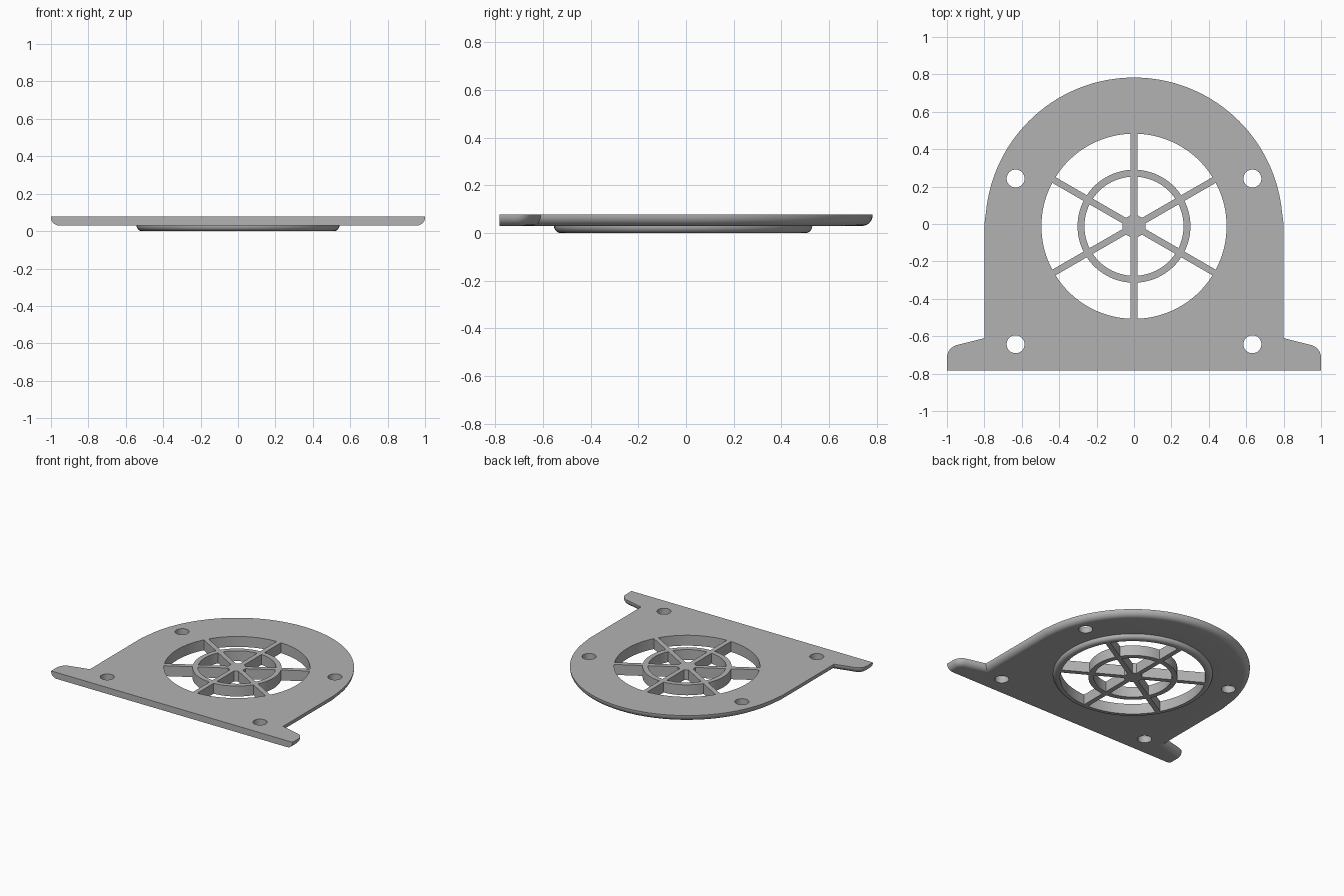
import bpy, bmesh
from math import sin, cos, asin, pi, radians
from mathutils import Vector

if "Cube" in bpy.data.objects:
    bpy.data.objects.remove(bpy.data.objects["Cube"], do_unlink=True)

TOP, BASE = 0.078, 0.03        # plate top and underside heights
FRONT, CENTRE = -0.783, -0.012  # front edge, fan centre

grey = bpy.data.materials.new("grey plastic")
grey.use_nodes = True
colour = (0.45, 0.45, 0.45, 1)
grey.diffuse_color = colour
grey.node_tree.nodes["Principled BSDF"].inputs["Base Color"].default_value = colour


def arc(cx, cy, r, start, end, steps):
    return [Vector((cx + r * cos(start + (end - start) * i / steps),
                    cy + r * sin(start + (end - start) * i / steps)))
            for i in range(steps + 1)]


def loft(bm, layers):
    """Closed solid through (outline, height) layers, lowest first."""
    rings = [[bm.verts.new((p.x, p.y, z)) for p in pts] for pts, z in layers]
    n = len(rings[0])
    for low, high in zip(rings, rings[1:]):
        for i in range(n):
            j = (i + 1) % n
            bm.faces.new((low[i], low[j], high[j], high[i]))
    bm.faces.new(rings[0][::-1])
    bm.faces.new(rings[-1])


def make_object(name, bm):
    mesh = bpy.data.meshes.new(name)
    bmesh.ops.recalc_face_normals(bm, faces=bm.faces)
    bm.to_mesh(mesh)
    bm.free()
    mesh.materials.append(grey)
    ob = bpy.data.objects.new(name, mesh)
    bpy.context.collection.objects.link(ob)
    return ob


def inset(pts, d):
    """Mitred inset of a counter-clockwise outline; the front edge stays put."""
    out = []
    for i, p in enumerate(pts):
        a = (p - pts[i - 1]).normalized()
        b = (pts[(i + 1) % len(pts)] - p).normalized()
        n1, n2 = Vector((a.y, -a.x)), Vector((b.y, -b.x))
        q = p - (n1 + n2) * (d / (1 + n1.dot(n2)))
        if abs(p.y - FRONT) < 1e-5:
            q.y = FRONT
        out.append(q)
    return out


def rounded_layers(shrink, radius, low, high, steps=7):
    """Layers with a quarter-round lower edge and a straight wall above."""
    layers = []
    for i in range(steps + 1):
        t = pi / 2 * i / steps
        layers.append((shrink(radius * (1 - sin(t))), low + radius * (1 - cos(t))))
    return layers + [(shrink(0), high)]


# Mounting plate: domed back, straight sides, two feet at the front
half = [Vector((1, FRONT))] + arc(0.93, -0.715, 0.07, 0, radians(74), 8)
half += [Vector((0.8, -0.61)), Vector((0.8, 0))]
half += arc(0, CENTRE, 0.795, radians(5), pi / 2, 32)
outline = half + [Vector((-p.x, p.y)) for p in half[-2::-1]]
bm = bmesh.new()
loft(bm, rounded_layers(lambda d: inset(outline, d), 0.044, BASE, TOP))
plate = make_object("fan_cover_plate", bm)

# Round collar below the plate
bm = bmesh.new()
loft(bm, rounded_layers(lambda d: arc(0, CENTRE, 0.542 - d, 0, 2 * pi, 96)[:-1],
                        0.029, 0, 0.05))
collar = make_object("collar", bm)

# Openings: two rings of cells leave six spokes, a ring and a hub
bm = bmesh.new()
w = 0.0175
for k in range(6):
    a = radians(60 * k - 30)
    for r0, r1, s0, s1 in ((0.062, 0.265, 1, 12), (0.302, 0.495, 12, 18)):
        t0, t1 = asin(w / r0), asin(w / r1)
        cell = arc(0, CENTRE, r1, a + t1, a + pi / 3 - t1, s1)
        cell += arc(0, CENTRE, r0, a + pi / 3 - t0, a + t0, s0)
        loft(bm, [(cell, -0.1), (cell, 0.2)])
# Screw holes
for x in (-0.633, 0.633):
    for y in (0.243, -0.643):
        hole = arc(x, y, 0.048, 0, 2 * pi, 32)[:-1]
        loft(bm, [(hole, -0.1), (hole, 0.2)])
openings = make_object("openings_cutter", bm)
openings.hide_render = True

# Join the collar, cut the openings
bpy.context.view_layer.objects.active = plate
for tool, operation in ((collar, 'UNION'), (openings, 'DIFFERENCE')):
    mod = plate.modifiers.new(operation.lower(), 'BOOLEAN')
    mod.operation, mod.object, mod.solver = operation, tool, 'EXACT'
    bpy.ops.object.modifier_apply(modifier=mod.name)
    bpy.data.objects.remove(tool, do_unlink=True)

bpy.ops.object.select_all(action='DESELECT')
plate.select_set(True)
bpy.ops.object.shade_smooth_by_angle(angle=radians(30))
